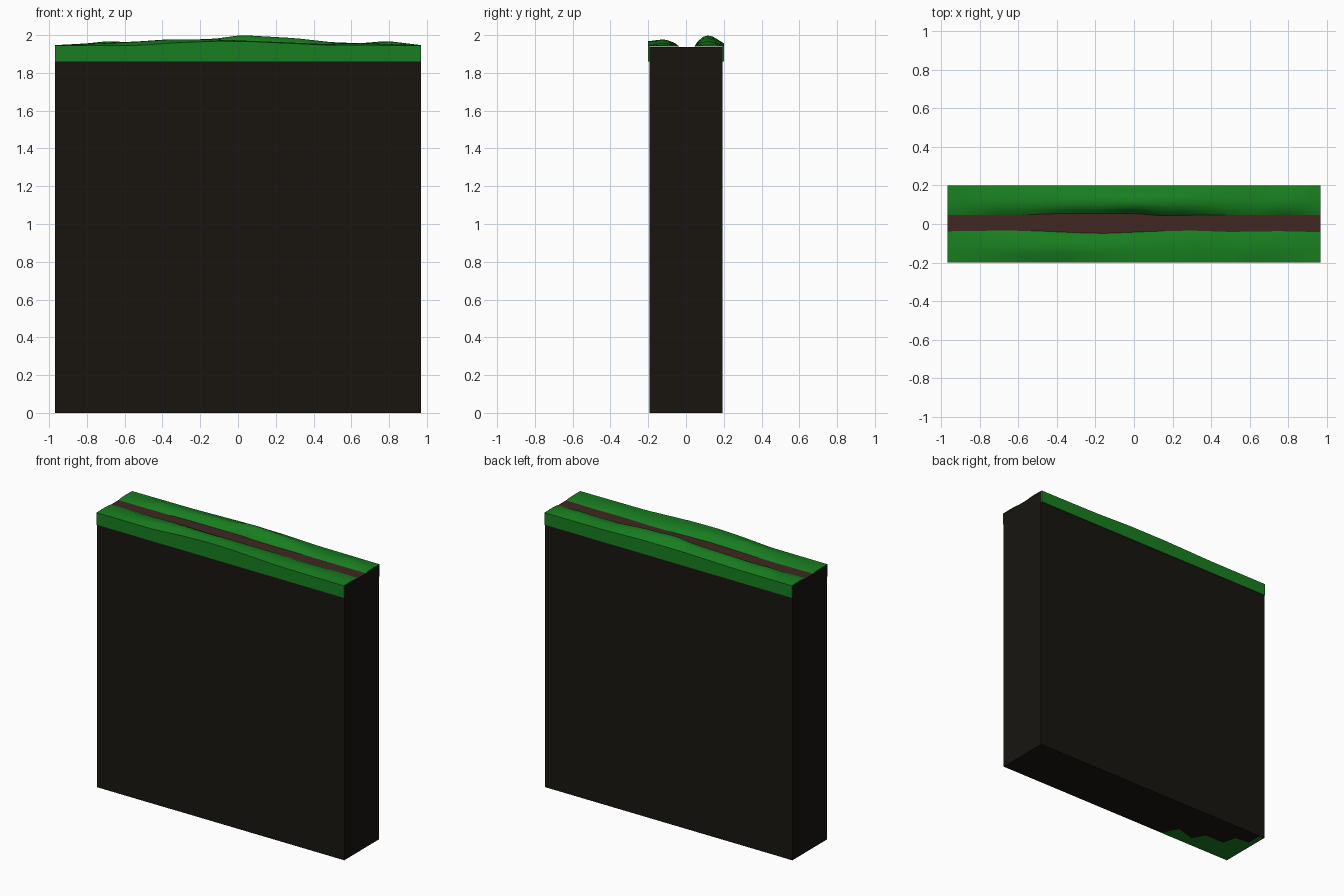
import bpy, bmesh

if "Cube" in bpy.data.objects:
    bpy.data.objects.remove(bpy.data.objects["Cube"])

def material(name, color):
    m = bpy.data.materials.new(name)
    m.diffuse_color = (*color, 1)
    m.use_nodes = True
    m.node_tree.nodes["Principled BSDF"].inputs["Base Color"].default_value = m.diffuse_color
    return m

GREEN = material("grass_green", (0.009, 0.21, 0.014))
SOIL = material("dark_soil", (0.009, 0.0075, 0.005))
DIRT = material("path_brown", (0.052, 0.02, 0.015))
HX, HY, PATH_Z, SKIRT_Z = 0.968, 0.2, 1.94, 1.86

def mesh_object(name, bm, mat, smooth=False):
    bmesh.ops.recalc_face_normals(bm, faces=bm.faces)
    me = bpy.data.meshes.new(name)
    bm.to_mesh(me)
    bm.free()
    ob = bpy.data.objects.new(name, me)
    bpy.context.collection.objects.link(ob)
    me.materials.append(mat)
    if smooth:
        bpy.context.view_layer.objects.active = ob
        ob.select_set(True)
        bpy.ops.object.shade_smooth_by_angle(angle=0.6)
        ob.select_set(False)
    return ob

def box(name, lo, hi, mat):
    bm = bmesh.new()
    bmesh.ops.create_cube(bm, size=1)
    for v in bm.verts:
        v.co = [(a + b) / 2 + c * (b - a) for a, b, c in zip(lo, hi, v.co)]
    return mesh_object(name, bm, mat)

def lerp(points, x):
    for (x0, a), (x1, b) in zip(points, points[1:]):
        if x <= x1:
            return a + (b - a) * max(0, x - x0) / (x1 - x0)
    return points[-1][1]

# Soil block and the flat path along its top
box("soil_block", (-HX, -0.194, 0.0006), (HX, 0.194, PATH_Z - 0.002), SOIL)
bm = bmesh.new()
bm.faces.new([bm.verts.new((x, y, PATH_Z)) for x, y in
              ((-HX, -0.07), (HX, -0.07), (HX, 0.08), (-HX, 0.08))])
mesh_object("dirt_path", bm, DIRT)

# Height of ridge and outer rim, and inner edge line, along each grass bank
front_ridge = [(-.97, 1.947), (-.8, 1.953), (-.55, 1.965), (-.38, 1.977), (-.1, 1.976),
               (.15, 1.966), (.45, 1.953), (.65, 1.958), (.97, 1.946)]
front_rim = [(-.97, 1.945), (-.53, 1.946), (-.3, 1.961), (-.1, 1.968), (.1, 1.965), (.45, 1.948), (.97, 1.945)]
front_edge = [(-.97, -.038), (-.7, -.034), (-.5, -.036), (-.3, -.045), (-.15, -.049), (.1, -.038),
              (.3, -.034), (.5, -.041), (.75, -.037), (.97, -.042)]
back_ridge = [(-.97, 1.947), (-.8, 1.956), (-.69, 1.968), (-.6, 1.963), (-.45, 1.971), (-.13, 1.98),
              (.02, 2.0), (.3, 1.984), (.5, 1.962), (.65, 1.957), (.79, 1.969), (.97, 1.947)]
back_rim = [(-.97, 1.945), (-.5, 1.947), (-.1, 1.957), (.2, 1.957), (.5, 1.947), (.97, 1.945)]
back_edge = [(-.97, .046), (-.6, .047), (-.4, .054), (0, .055), (.12, .044), (.5, .047), (.97, .046)]

def grass_bank(name, side, ridge, rim, edge, ridge_y):
    bm = bmesh.new()
    rows = []
    n = 36
    for i in range(n + 1):
        x = -HX + 2 * HX * i / n
        zr, zo, ye = lerp(ridge, x), lerp(rim, x), lerp(edge, x)
        ry = side * ridge_y
        section = [(side * 0.194, SKIRT_Z), (side * HY, SKIRT_Z), (side * HY, zo),
                   (side * 0.17, zo + (zr - zo) * 0.45), (ry + side * 0.025, zr - (zr - zo) * 0.12),
                   (ry, zr), (ry - side * 0.025, zr - (zr - PATH_Z) * 0.13),
                   (ye + side * 0.018, PATH_Z + (zr - PATH_Z) * 0.5), (ye, PATH_Z)]
        rows.append([bm.verts.new((x, y, z)) for y, z in section])
    for a, b in zip(rows, rows[1:]):
        for j in range(len(a) - 1):
            bm.faces.new((a[j], b[j], b[j + 1], a[j + 1]))
    for row in (rows[0], rows[-1]):
        x = row[0].co.x
        inner = bm.verts.new((x, side * 0.194, PATH_Z))
        bm.faces.new(row + [inner])
    return mesh_object(name, bm, GREEN, True)

grass_bank("front_grass", -1, front_ridge, front_rim, front_edge, 0.12)
grass_bank("back_grass", 1, back_ridge, back_rim, back_edge, 0.115)

# Green patch showing on the underside
bm = bmesh.new()
outline = [(-HX, -0.194), (-.4, -0.194), (-.46, -.08), (-.6, -.12), (-.65, -.03), (-.8, -.03),
           (-.82, .07), (-.93, .08), (-.93, .194), (-HX, .194)]
bm.faces.new([bm.verts.new((x, y, 0)) for x, y in outline])
patch = mesh_object("underside_patch", bm, GREEN)
if patch.data.polygons[0].normal.z > 0:
    patch.data.flip_normals()
